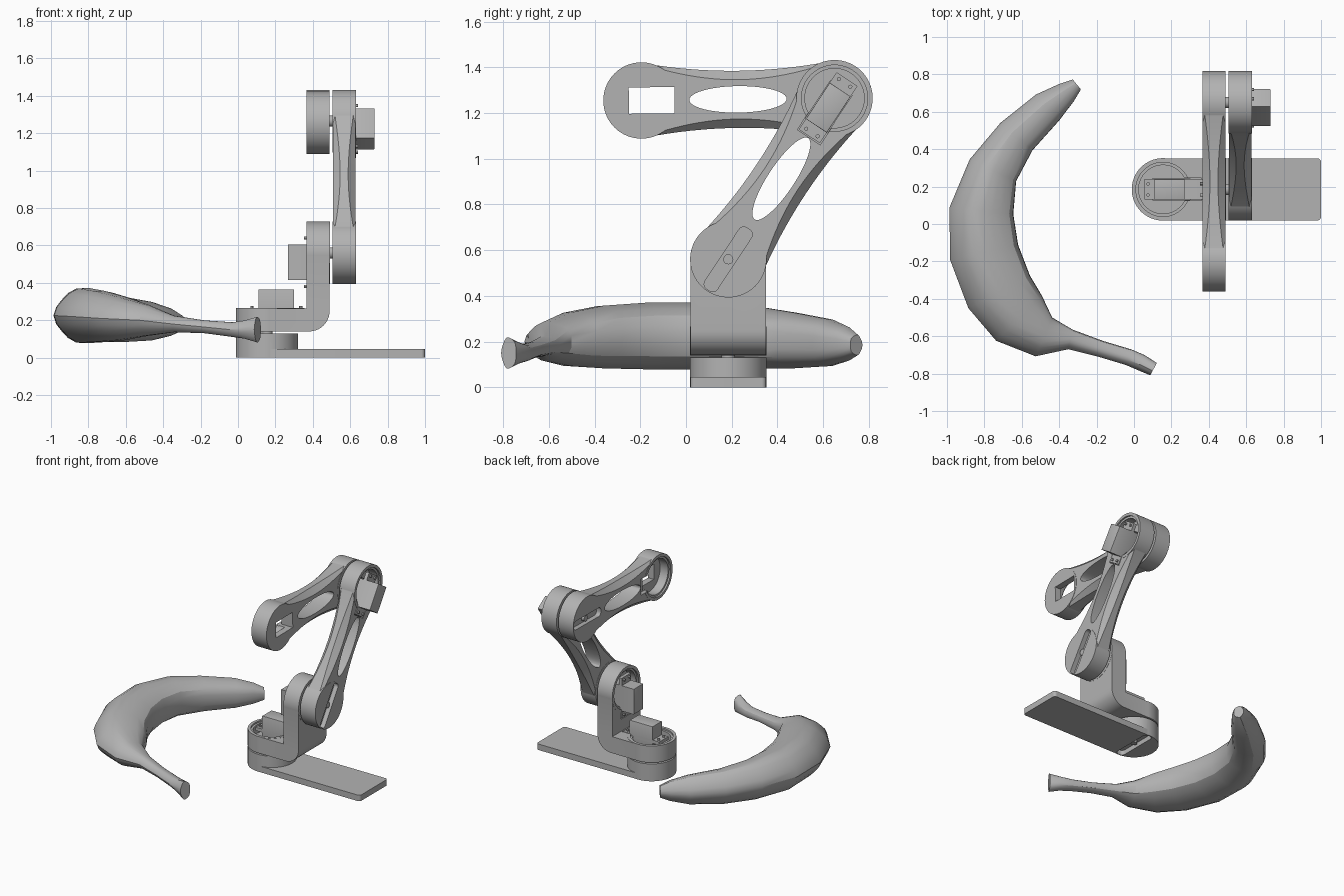
import bpy, bmesh
from math import sin, cos, pi, radians, hypot
from mathutils import Vector, Matrix

if "Cube" in bpy.data.objects:
    bpy.data.objects.remove(bpy.data.objects["Cube"])

GREY = (0.45, 0.45, 0.45, 1)
grey = bpy.data.materials.new("plain_grey")
grey.use_nodes = True
grey.diffuse_color = GREY
grey.node_tree.nodes["Principled BSDF"].inputs["Base Color"].default_value = GREY

T = 0.0625      # half thickness of every arm part
R = 0.167       # joint radius
MID_Y = 0.185   # depth of the base axis
X, Y, Z = Vector((1, 0, 0)), Vector((0, 1, 0)), Vector((0, 0, 1))


def frame(origin, x_dir, z_dir):
    """Matrix whose x runs along a part and whose z leaves its open face."""
    x_dir, z_dir = x_dir.normalized(), z_dir.normalized()
    m = Matrix((x_dir, z_dir.cross(x_dir), z_dir)).transposed().to_4x4()
    m.translation = origin
    return m


def finish(name, bm, matrix):
    bmesh.ops.recalc_face_normals(bm, faces=bm.faces[:])
    bm.transform(matrix)
    mesh = bpy.data.meshes.new(name)
    bm.to_mesh(mesh)
    bm.free()
    mesh.materials.append(grey)
    obj = bpy.data.objects.new(name, mesh)
    bpy.context.collection.objects.link(obj)
    return obj


def outline(length, width, radius=0.0, cx=0.0, cy=0.0, steps=16):
    """Rounded rectangle; a full radius gives a circle or a capsule."""
    pts = []
    for k, (sx, sy) in enumerate(((1, 1), (-1, 1), (-1, -1), (1, -1))):
        for i in range(steps + 1):
            a = (k + i / steps) * pi / 2
            p = (cx + sx * (length / 2 - radius) + radius * cos(a),
                 cy + sy * (width / 2 - radius) + radius * sin(a))
            if all(hypot(p[0] - q[0], p[1] - q[1]) > 1e-5 for q in pts):
                pts.append(p)
    return pts


def circle(r, cx=0.0, cy=0.0, steps=16):
    return outline(2 * r, 2 * r, r, cx, cy, steps)


def prism(name, pts, low, high, matrix, bevel=0.0):
    bm = bmesh.new()
    bottom = [bm.verts.new((x, y, low)) for x, y in pts]
    top = [bm.verts.new((x, y, high)) for x, y in pts]
    caps = [bm.faces.new(bottom), bm.faces.new(top)]
    for i in range(len(pts)):
        j = (i + 1) % len(pts)
        bm.faces.new((bottom[i], bottom[j], top[j], top[i]))
    if bevel:
        edges = [e for f in caps for e in f.edges]
        bmesh.ops.bevel(bm, geom=edges, offset=bevel, segments=2,
                        profile=0.5, affect='EDGES')
    return finish(name, bm, matrix)


def skin(name, rings, matrix=Matrix()):
    """Closed surface through a row of equal rings."""
    bm = bmesh.new()
    rows = [[bm.verts.new(p) for p in ring] for ring in rings]
    for a, b in zip(rows, rows[1:]):
        for i in range(len(a)):
            j = (i + 1) % len(a)
            bm.faces.new((a[i], a[j], b[j], b[i]))
    bm.faces.new(rows[0])
    bm.faces.new(rows[-1])
    return finish(name, bm, matrix)


def combine(obj, tool, operation='DIFFERENCE'):
    mod = obj.modifiers.new("combine", 'BOOLEAN')
    mod.operation, mod.object, mod.solver = operation, tool, 'EXACT'
    bpy.context.view_layer.objects.active = obj
    bpy.ops.object.modifier_apply(modifier=mod.name)
    bpy.data.objects.remove(tool)


def joint_disc(obj, m):
    combine(obj, prism("disc", circle(R), -T, T, m, 0.008), 'UNION')


def motor_pocket(obj, m):
    """Round cup, flange seat and shaft window in a joint."""
    for pts, low, high in ((circle(0.145), T - 0.012, T + 0.02),
                           (circle(0.13), -0.015, T + 0.02),
                           (outline(0.31, 0.12, cx=-0.05), T - 0.03, T + 0.02),
                           (outline(0.2, 0.115, cx=-0.045), -T - 0.02, T)):
        combine(obj, prism("cutter", pts, low, high, m))


def horn_slot(obj, m, surface):
    """Capsule slot with a hub screw on its floor."""
    slot = outline(0.32, 0.065, 0.025, steps=5)
    combine(obj, prism("cutter", slot, surface - 0.035, surface + 0.02, m))
    prism("hub_screw", circle(0.022, steps=5), surface - 0.04, surface - 0.012, m)


def motor(name, m):
    prism(name + "_motor_body", outline(0.19, 0.11, cx=-0.05), -T, T + 0.1, m, 0.003)
    prism(name + "_motor_flange", outline(0.3, 0.11, cx=-0.05), T - 0.025, T, m)
    prism(name + "_motor_shaft", circle(0.03, steps=6), -T - 0.03, -T + 0.01, m)
    for sx in (-1, 1):
        for sy in (-1, 1):
            spot = circle(0.009, -0.05 + sx * 0.13, sy * 0.03, steps=3)
            prism(name + "_motor_screw", spot, T - 0.01, T + 0.012, m)


def link(name, start, end, face):
    """Waisted arm with a horn slot at its start and a motor pocket at its end."""
    start, end = Vector(start), Vector(end)
    length = (end - start).length
    m, tip = frame(start, end - start, face), frame(end, end - start, face)
    rings, steps = [], 24
    for i in range(steps + 1):
        f = i / steps
        h = 0.125 + 0.04 * (2 * f - 1) ** 2
        c = 0.003 + 0.036 * sin(pi * f)
        t = T - 0.002
        half = [(h, t - c), (h - c, t), (c - h, t), (-h, t - c)]
        ring = half + [(-a, -b) for a, b in half]
        rings.append([(f * length, a, b) for a, b in ring])
    arm = skin(name, rings, m)
    joint_disc(arm, m)
    joint_disc(arm, tip)
    oval = [(length / 2 + 0.213 * cos(a), 0.058 * sin(a))
            for a in (2 * pi * i / 48 for i in range(48))]
    combine(arm, prism("cutter", oval, -T - 0.02, T + 0.02, m))
    motor_pocket(arm, tip)
    horn_slot(arm, m, T)
    return tip


# Base: long foot with a round turret
axis = Vector((0.155, MID_Y, 0))
foot = frame(axis, X, Z)
base = prism("base_plate", outline(0.845, 2 * R - 0.002, 0.02, cx=0.4225), 0, 0.045, foot)
combine(base, prism("turret", circle(R), 0, 0.13, foot), 'UNION')
horn_slot(base, frame(axis, Y, -Z), 0)

# Shoulder bracket: bent slab with a motor pocket on each leg
bend = [(0.38 + 0.11 * sin(a), 0.245 - 0.11 * cos(a))
        for a in (pi / 2 * i / 10 for i in range(11))]
profile = [(0.155, 0.14)] + [(x, z + 0.005) for x, z in bend]
profile += [(0.49, 0.56), (0.367, 0.56), (0.367, 0.264), (0.155, 0.264)]
bracket = prism("shoulder_bracket", profile, 0.001 - R, R - 0.001,
                frame(Y * MID_Y, X, -Y))
turn = frame(axis + Z * 0.2025, -X, Z)
shoulder = frame(Vector((0.4285, MID_Y, 0.56)), Z, -X)
for joint in (turn, shoulder):
    joint_disc(bracket, joint)
for joint in (turn, shoulder):
    motor_pocket(bracket, joint)
motor("turn", turn)
motor("shoulder", shoulder)

# Upper arm and forearm
elbow = link("upper_arm", (0.5675, MID_Y, 0.56), (0.5675, 0.65, 1.265), X)
motor("elbow", elbow)
link("forearm", (0.4275, 0.65, 1.265), (0.4275, -0.195, 1.255), -X)

# Banana: x, y, half width, middle height, half height from tip to stem
stations = [
    (-.305, .745, .035, .185, .045), (-.36, .70, .062, .19, .075),
    (-.46, .62, .095, .195, .105), (-.625, .465, .115, .205, .125),
    (-.75, .285, .14, .22, .14), (-.81, .07, .175, .225, .15),
    (-.795, -.15, .19, .225, .15), (-.715, -.36, .19, .22, .14),
    (-.61, -.50, .175, .21, .12), (-.48, -.60, .115, .20, .085),
    (-.34, -.615, .055, .18, .045), (-.18, -.665, .045, .165, .035),
    (-.03, -.71, .045, .15, .04), (.04, -.74, .045, .15, .05),
    (.105, -.775, .038, .15, .07)]
rings = []
for i, (x, y, w, z, h) in enumerate(stations):
    before, after = stations[max(i - 1, 0)], stations[min(i + 1, len(stations) - 1)]
    along = Vector((after[0] - before[0], after[1] - before[1], 0)).normalized()
    side = along.cross(Z)
    ring = []
    for k in range(20):
        a = 2 * pi * k / 20
        r = 0.98 + 0.035 * cos(5 * a)
        ring.append(Vector((x, y, z)) - side * (-w * r * cos(a)) + Z * (h * r * sin(a)))
    rings.append(ring)
skin("banana", rings)

# Smooth shading with sharp corners kept
bpy.ops.object.select_all(action='DESELECT')
for obj in bpy.context.scene.objects:
    if obj.type == 'MESH':
        obj.select_set(True)
        bpy.context.view_layer.objects.active = obj
bpy.ops.object.shade_smooth_by_angle(angle=radians(30))
